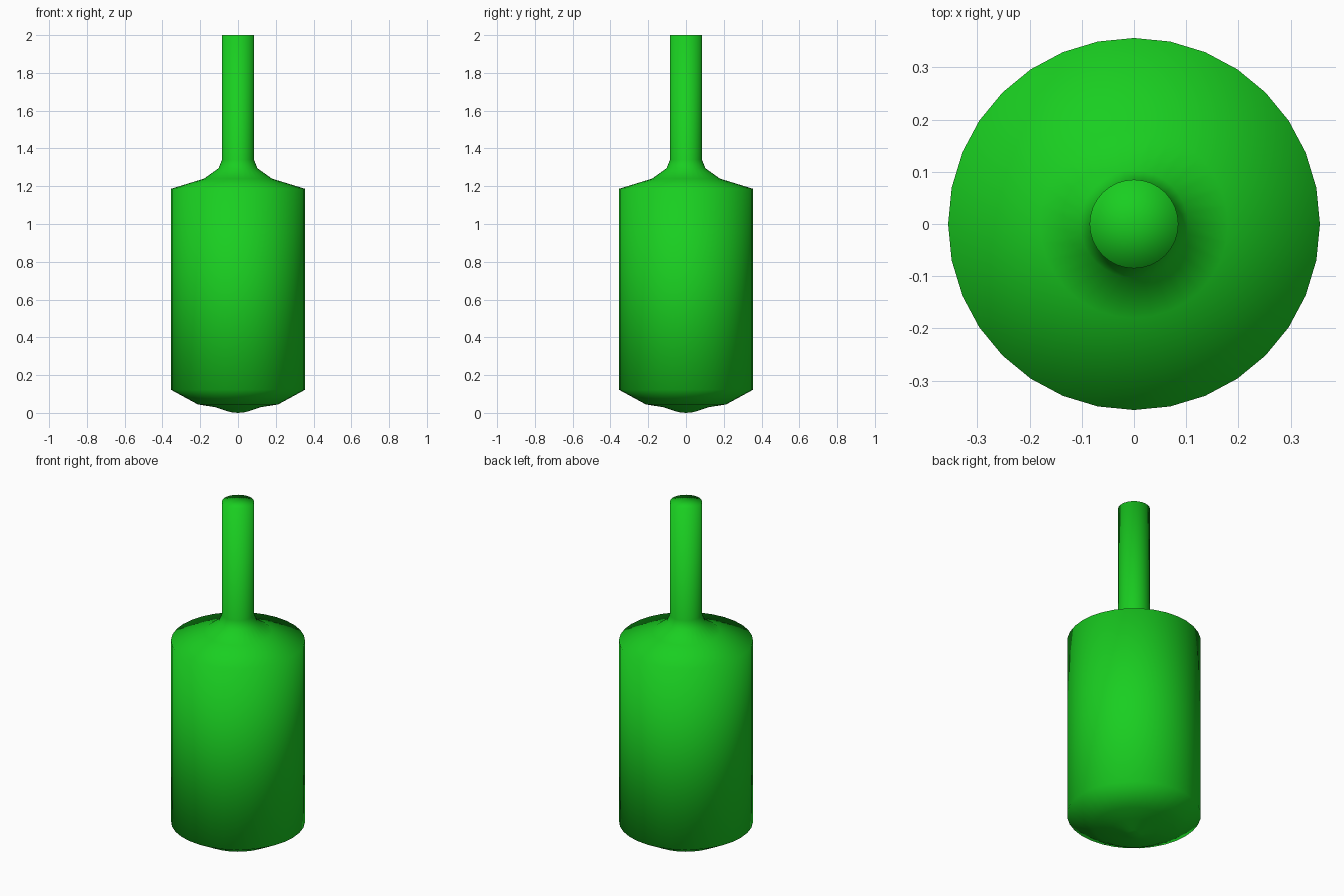
import bpy, bmesh
from math import tau

if "Cube" in bpy.data.objects:
    bpy.data.objects.remove(bpy.data.objects["Cube"])

# Bottle outline (radius, height), from base centre to the top of the neck
PROFILE = [
    (0.0, 0.0), (0.04, 0.004), (0.12, 0.03), (0.213, 0.045),  # stepped base
    (0.356, 0.123), (0.356, 1.186),                            # body wall
    (0.18, 1.24), (0.103, 1.295), (0.085, 1.34),               # shoulder
    (0.085, 2.0), (0.0, 2.0),                                  # neck and closed top
]
SEGMENTS = 32

# Lathe the outline around z
bm = bmesh.new()
verts = [bm.verts.new((r, 0, z)) for r, z in PROFILE]
edges = [bm.edges.new(pair) for pair in zip(verts, verts[1:])]
bmesh.ops.spin(bm, geom=verts + edges, cent=(0, 0, 0), axis=(0, 0, 1),
               angle=tau, steps=SEGMENTS, use_duplicate=False)
bmesh.ops.remove_doubles(bm, verts=bm.verts, dist=0.0005)
bmesh.ops.recalc_face_normals(bm, faces=bm.faces)
for face in bm.faces:
    face.smooth = True

mesh = bpy.data.meshes.new("bottle")
bm.to_mesh(mesh)
bm.free()
bottle = bpy.data.objects.new("bottle", mesh)
bpy.context.collection.objects.link(bottle)

# Green glass
green = bpy.data.materials.new("green_glass")
green.diffuse_color = (0.01, 0.62, 0.015, 1)
green.use_nodes = True
green.node_tree.nodes["Principled BSDF"].inputs["Base Color"].default_value = green.diffuse_color
mesh.materials.append(green)
